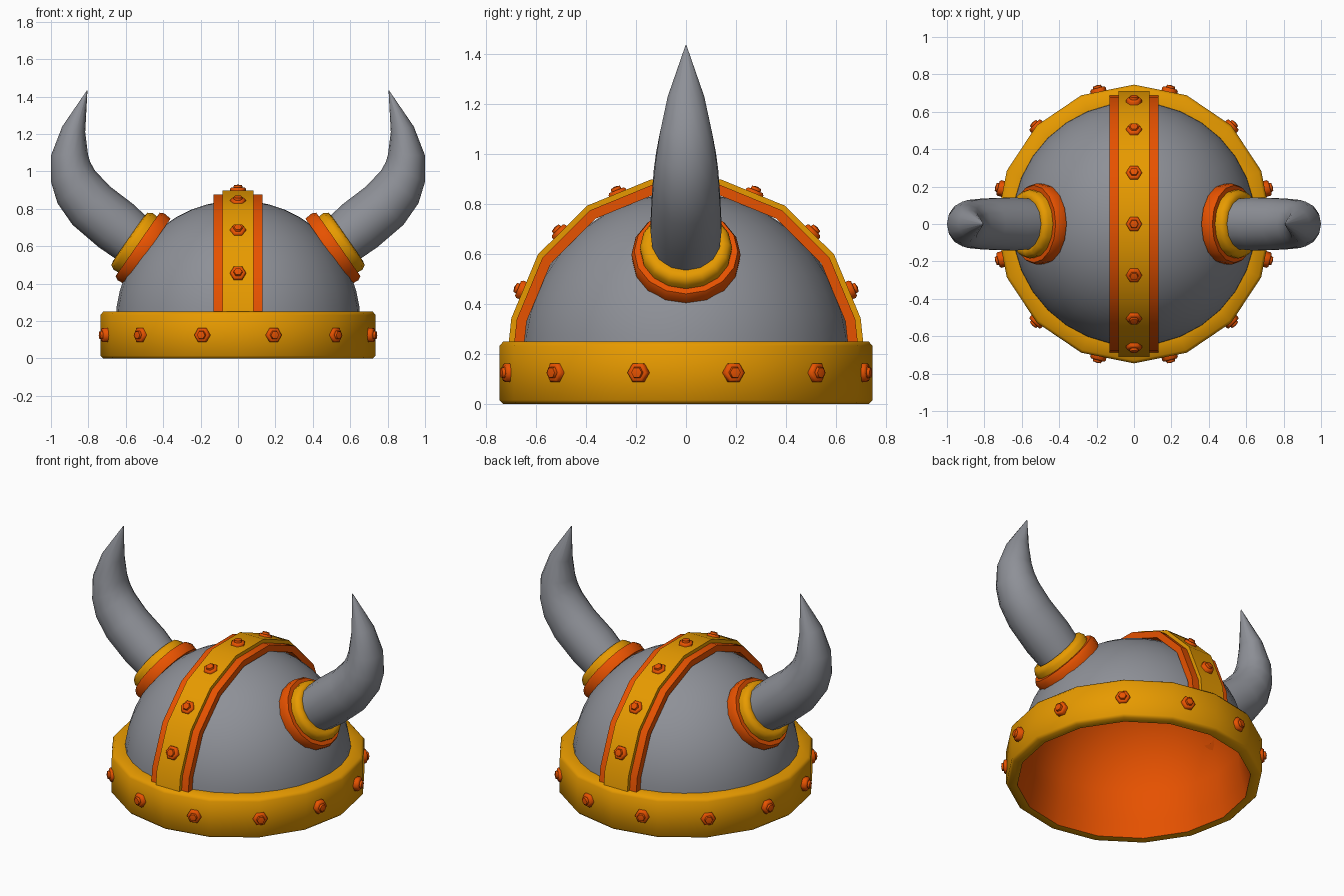
import bpy, bmesh, math
from mathutils import Vector, Matrix

if "Cube" in bpy.data.objects:
    bpy.data.objects.remove(bpy.data.objects["Cube"])


def material(name, rgb):
    m = bpy.data.materials.new(name)
    m.diffuse_color = (*rgb, 1)
    m.use_nodes = True
    m.node_tree.nodes["Principled BSDF"].inputs["Base Color"].default_value = m.diffuse_color
    return m


GREY = material("steel grey", (0.27, 0.28, 0.31))
GOLD = material("gold", (0.84, 0.34, 0.0))
ORANGE = material("copper orange", (0.86, 0.09, 0.0))


def finish(name, bm, mat, matrix=Matrix(), flip=False, angle=35):
    """Make an object, smooth except at edges sharper than the angle."""
    bmesh.ops.remove_doubles(bm, verts=bm.verts, dist=1e-5)
    bmesh.ops.recalc_face_normals(bm, faces=bm.faces)
    if flip:
        bmesh.ops.reverse_faces(bm, faces=bm.faces)
    for f in bm.faces:
        f.smooth = True
    for e in bm.edges:
        e.smooth = e.calc_face_angle(0) < math.radians(angle)
    me = bpy.data.meshes.new(name)
    bm.to_mesh(me)
    bm.free()
    me.materials.append(mat)
    ob = bpy.data.objects.new(name, me)
    ob.matrix_world = matrix
    bpy.context.collection.objects.link(ob)
    return ob


def loft(bm, rings):
    rows = [[bm.verts.new(p) for p in r] for r in rings]
    for a, b in zip(rows, rows[1:]):
        n = len(a)
        for i in range(n):
            j = (i + 1) % n
            bm.faces.new((a[i], a[j], b[j], b[i]))
    return rows


def lathe(name, profile, sides, mat, matrix=Matrix(), flip=False, angle=35):
    """Turn (radius, height) points about local z."""
    bm = bmesh.new()
    rings = [[(max(r, 1e-7) * math.cos(math.tau * i / sides),
               max(r, 1e-7) * math.sin(math.tau * i / sides), z)
              for i in range(sides)] for r, z in profile]
    loft(bm, rings)
    bmesh.ops.dissolve_degenerate(bm, dist=1e-6, edges=bm.edges)
    return finish(name, bm, mat, matrix, flip, angle)


def facing(pos, direction):
    return Matrix.Translation(pos) @ Vector(direction).to_track_quat('Z', 'Y').to_matrix().to_4x4()


def arc(r, zc, n=12):
    return [(r * math.cos(math.pi / 2 * i / n), zc + r * math.sin(math.pi / 2 * i / n))
            for i in range(n + 1)]


# Dome, inner lining and brow band
SQUASH = Matrix.Diagonal((0.988, 1, 1, 1))
lathe("dome", arc(0.655, 0.19), 32, GREY)
lathe("lining", [(0.68, 0.0), (0.66, 0.1)] + arc(0.642, 0.19), 16, ORANGE, SQUASH,
      flip=True, angle=60)
lathe("brow_band", [(0.68, 0), (0.73, 0), (0.745, 0.015), (0.745, 0.232), (0.73, 0.25),
                    (0.645, 0.25), (0.66, 0.2), (0.70, 0.1), (0.68, 0)], 16, GOLD, SQUASH, angle=55)


# Crest strips running front to back over the dome
def strip(name, r, thick, half_width, mat):
    bm = bmesh.new()
    angles = [math.radians(1)] + [math.radians(11.25 + 22.5 * i) for i in range(8)] + [math.radians(179)]
    rings = []
    for a in angles:
        rings.append([(x, 1.008 * q * math.cos(a), 0.205 + q * math.sin(a))
                      for x, q in ((-half_width, r - thick), (half_width, r - thick),
                                   (half_width, r), (-half_width, r))])
    rows = loft(bm, rings)
    bm.faces.new(rows[0])
    bm.faces.new(rows[-1])
    finish(name, bm, mat)


strip("crest_under_strip", 0.684, 0.04, 0.13, ORANGE)
strip("crest_strip", 0.706, 0.045, 0.083, GOLD)


# Rivets on the band and the crest
def rivet(name, pos, direction):
    lathe(name, [(0, -0.02), (0.043, -0.02), (0.043, 0.01), (0.036, 0.018), (0.025, 0.018),
                 (0.022, 0.03), (0, 0.034)], 6, ORANGE, facing(pos, direction), angle=62)


for i in range(12):
    a = math.radians(15 + 30 * i)
    d = Vector((math.cos(a), math.sin(a), 0))
    rivet("band_rivet", d * 0.735 + Vector((0, 0, 0.125)), d)
for i in range(1, 8):
    a = math.radians(22.5 * i)
    d = Vector((0, math.cos(a), math.sin(a)))
    rivet("crest_rivet", Vector((0, 0.709 * d.y, 0.203 + 0.693 * d.z - 0.015 * abs(d.y))), d)

# Horn cross-sections: inner x, z, outer x, z, half depth in y
SECTIONS = [(0.42, 0.70, 0.58, 0.48, 0.13), (0.48, 0.75, 0.65, 0.53, 0.137),
            (0.56, 0.825, 0.745, 0.595, 0.145), (0.685, 0.92, 0.885, 0.715, 0.14),
            (0.765, 1.005, 0.965, 0.83, 0.132), (0.79, 1.05, 1.0, 0.945, 0.122),
            (0.802, 1.09, 1.0, 1.085, 0.106), (0.817, 1.21, 0.94, 1.24, 0.075),
            (0.805, 1.432, 0.807, 1.434, 0.002)]

for s, side in ((1, "right"), (-1, "left")):
    # Collars at the horn root
    seat = facing((-0.015 * s, 0, 0.226), (0.82 * s, 0, 0.57))
    lathe(side + "_horn_collar", [(0.15, 0.61), (0.214, 0.606), (0.218, 0.65), (0.207, 0.672),
                                  (0.15, 0.672), (0.15, 0.61)],
          16, ORANGE, seat, angle=60)
    lathe(side + "_horn_ring", [(0.1, 0.65), (0.18, 0.65), (0.184, 0.70), (0.17, 0.725),
                                (0.145, 0.73), (0.1, 0.72), (0.1, 0.65)], 16, GOLD, seat, angle=60)
    # Curved tapering horn
    bm = bmesh.new()
    rings = []
    for x0, z0, x1, z1, d in SECTIONS:
        ring = []
        for k in range(14):
            a = math.tau * k / 14
            t = 0.5 - 0.5 * math.cos(a)
            ring.append((s * (x0 + (x1 - x0) * t), d * math.sin(a), z0 + (z1 - z0) * t))
        rings.append(ring)
    rows = loft(bm, rings)
    bm.faces.new(rows[0])
    bm.faces.new(rows[-1])
    finish(side + "_horn", bm, GREY, angle=50)
